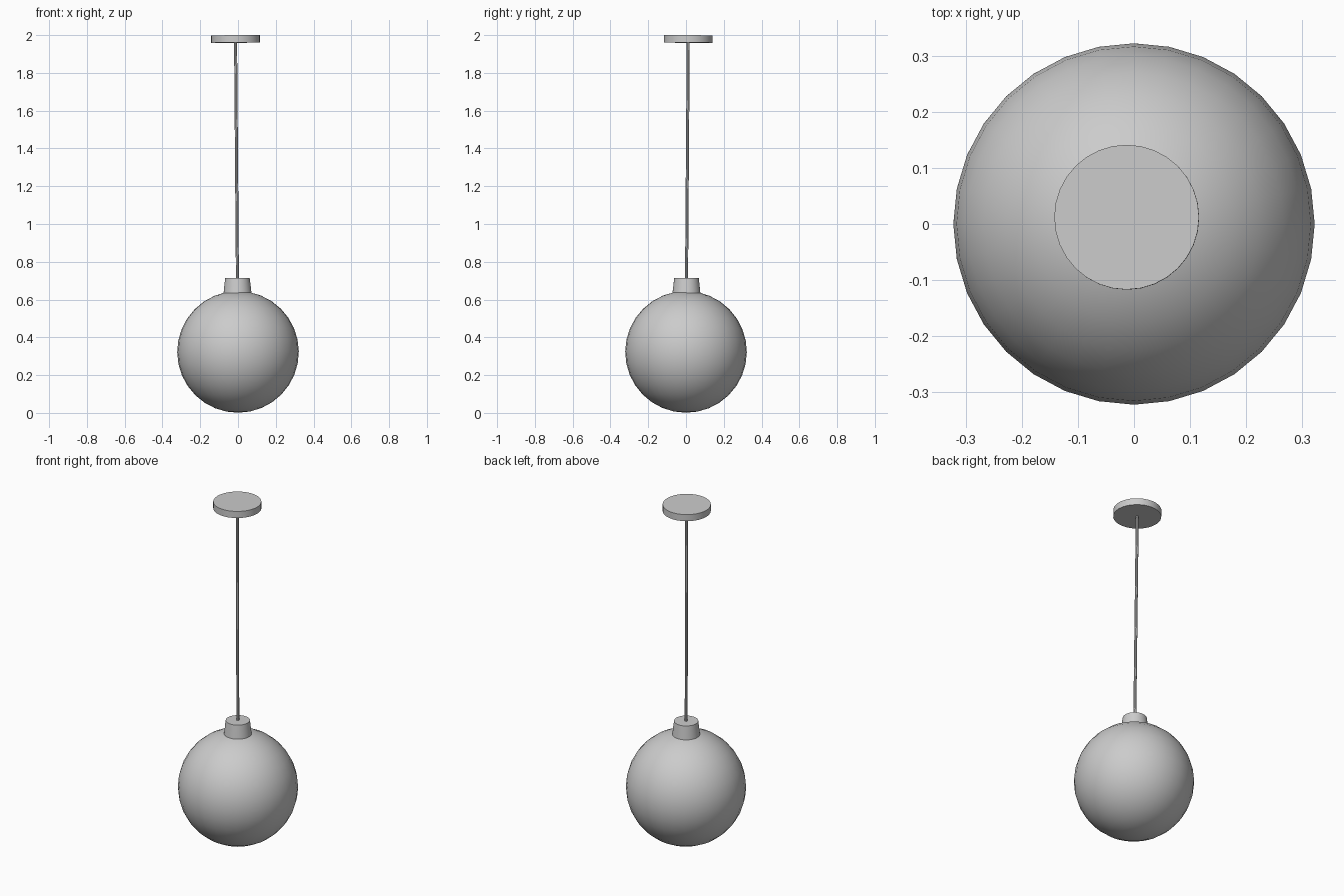
import bpy
import bmesh
from mathutils import Vector, Matrix

if "Cube" in bpy.data.objects:
    bpy.data.objects.remove(bpy.data.objects["Cube"])

R = 0.322
CENTRE = Vector((0, 0, R + 0.001))
# The whole lamp leans very slightly about the globe centre
AXIS = Vector((-0.013, 0.012, 1.66))
LEAN = Matrix.Translation(CENTRE) @ Vector((0, 0, 1)).rotation_difference(AXIS).to_matrix().to_4x4()


def finish(bm, name):
    bm.transform(LEAN)
    mesh = bpy.data.meshes.new(name)
    bm.to_mesh(mesh)
    bm.free()
    obj = bpy.data.objects.new(name, mesh)
    bpy.context.collection.objects.link(obj)
    bpy.ops.object.select_all(action='DESELECT')
    obj.select_set(True)
    bpy.context.view_layer.objects.active = obj
    bpy.ops.object.shade_smooth_by_angle()
    return obj


def cone(name, z0, z1, r0, r1, sides):
    # heights are given in world z, stored relative to the globe centre
    bm = bmesh.new()
    bmesh.ops.create_cone(bm, cap_ends=True, segments=sides, radius1=r0, radius2=r1, depth=z1 - z0,
                          matrix=Matrix.Translation((0, 0, (z0 + z1) / 2 - CENTRE.z)))
    return finish(bm, name)


# Round glass globe
bm = bmesh.new()
bmesh.ops.create_uvsphere(bm, u_segments=32, v_segments=16, radius=R)
finish(bm, "globe")

# Tapered lamp holder, hanging cable and ceiling plate
cone("lamp_holder", 0.634, 0.714, 0.074, 0.065, 32)
cone("cable", 0.71, 1.965, 0.008, 0.008, 8)
cone("ceiling_plate", 1.96, 1.999, 0.129, 0.129, 32)
